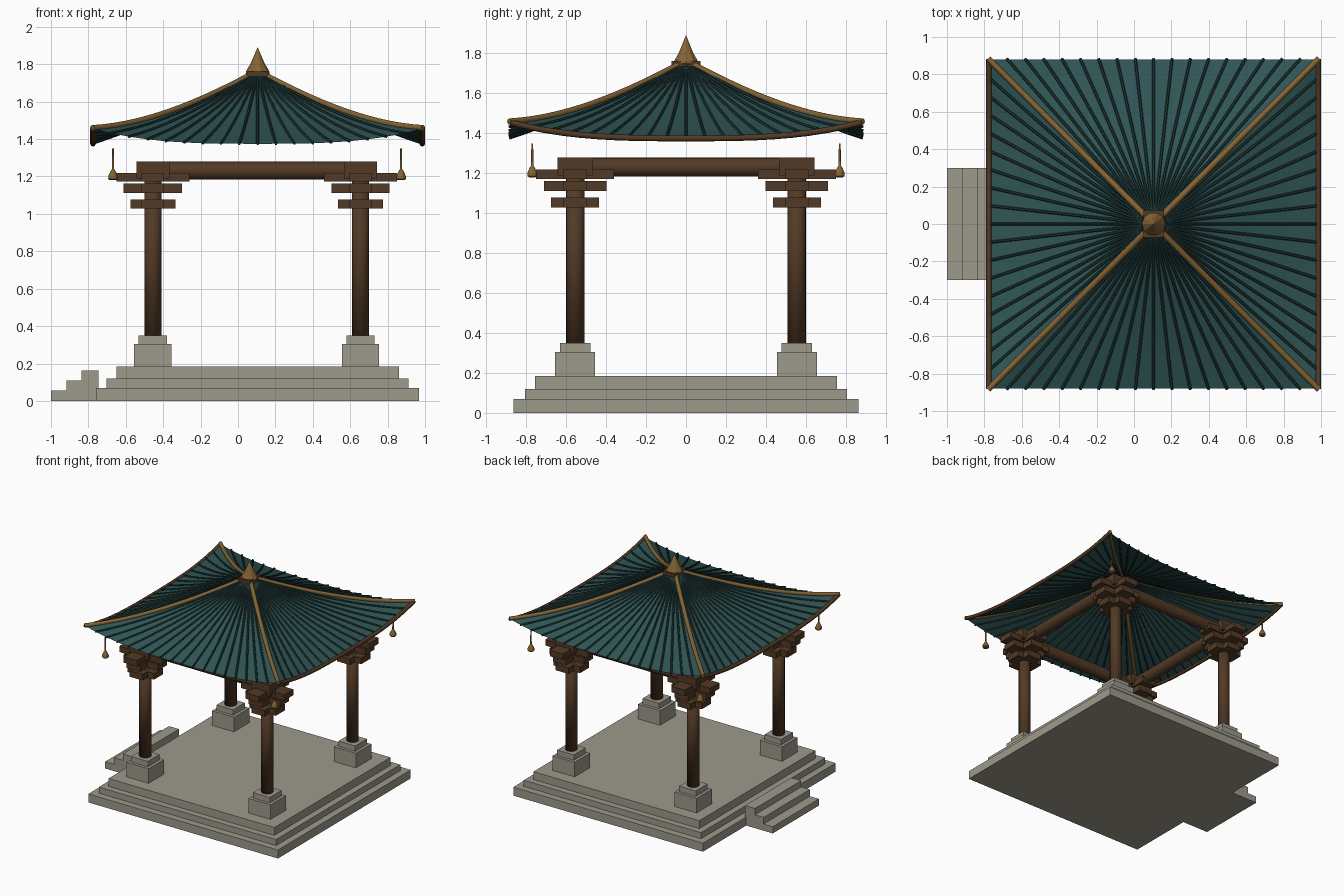
import bpy, bmesh, math
from mathutils import Vector, Matrix

if "Cube" in bpy.data.objects:
    bpy.data.objects.remove(bpy.data.objects["Cube"])

CX = 0.105          # pavilion centre in x (the steps stick out on the left)
R = 0.88            # roof half width
COL = 0.555         # column offset from the centre


def mat(name, c):
    m = bpy.data.materials.new(name)
    m.diffuse_color = (*c, 1)
    m.use_nodes = True
    m.node_tree.nodes["Principled BSDF"].inputs["Base Color"].default_value = m.diffuse_color
    return m


STONE = mat("stone", (0.34, 0.32, 0.26))
WOOD = mat("dark_wood", (0.085, 0.042, 0.019))
TEAL = mat("teal_roof", (0.030, 0.092, 0.092))
RIB = mat("dark_teal_ribs", (0.013, 0.038, 0.038))
GOLD = mat("bronze", (0.23, 0.125, 0.034))


def finish(bm, name, m, smooth=None):
    me = bpy.data.meshes.new(name)
    bm.to_mesh(me)
    bm.free()
    me.materials.append(m)
    ob = bpy.data.objects.new(name, me)
    bpy.context.collection.objects.link(ob)
    if smooth is not None:
        bpy.ops.object.select_all(action='DESELECT')
        ob.select_set(True)
        bpy.context.view_layer.objects.active = ob
        bpy.ops.object.shade_smooth_by_angle(angle=math.radians(smooth))
    return ob


def add_box(bm, x0, x1, y0, y1, z0, z1):
    c = Vector(((x0 + x1) / 2, (y0 + y1) / 2, (z0 + z1) / 2))
    s = Matrix.Diagonal((x1 - x0, y1 - y0, z1 - z0, 1))
    bmesh.ops.create_cube(bm, size=1, matrix=Matrix.Translation(c) @ s)


def block(bm, cx, cy, hx, hy, z0, z1):
    add_box(bm, cx - hx, cx + hx, cy - hy, cy + hy, z0, z1)


def add_tube(bm, path, r, sides=8):
    rings = []
    for i, p in enumerate(path):
        d = (path[min(i + 1, len(path) - 1)] - path[max(i - 1, 0)]).normalized()
        ref = Vector((0, 0, 1)) if abs(d.z) < 0.95 else Vector((1, 0, 0))
        u = d.cross(ref).normalized()
        v = u.cross(d)
        rings.append([bm.verts.new(p + r * (math.cos(a) * u + math.sin(a) * v))
                      for a in (2 * math.pi * j / sides for j in range(sides))])
    for a, b in zip(rings, rings[1:]):
        for j in range(sides):
            k = (j + 1) % sides
            bm.faces.new((a[j], a[k], b[k], b[j]))
    bm.faces.new(rings[0])
    bm.faces.new(rings[-1])
    bmesh.ops.recalc_face_normals(bm, faces=bm.faces)


def add_lathe(bm, cx, cy, profile, sides):
    # profile of (radius, z) pairs, closed at both ends
    rings = [[bm.verts.new((cx + r * math.cos(2 * math.pi * j / sides),
                            cy + r * math.sin(2 * math.pi * j / sides), z))
              for j in range(sides)] for r, z in profile]
    for a, b in zip(rings, rings[1:]):
        for j in range(sides):
            k = (j + 1) % sides
            bm.faces.new((a[j], a[k], b[k], b[j]))
    bm.faces.new(rings[0][::-1])
    bm.faces.new(rings[-1])


CORNERS = [(sx, sy) for sx in (-1, 1) for sy in (-1, 1)]

# stepped stone platform
bm = bmesh.new()
for h, z0, z1 in ((0.863, 0, 0.07), (0.807, 0.07, 0.12), (0.755, 0.12, 0.185)):
    block(bm, CX, 0, h, h, z0, z1)
finish(bm, "platform", STONE)

# entrance steps on the left side
bm = bmesh.new()
for x0, x1, z in ((-1.0, -0.917, 0.055), (-0.917, -0.838, 0.11), (-0.838, -0.747, 0.162)):
    add_box(bm, x0, x1, -0.3, 0.3, 0, z)
finish(bm, "entrance_steps", STONE)

# column bases, columns and crossed brackets
for i, (sx, sy) in enumerate(CORNERS):
    x, y = CX - 0.005 + sx * COL, sy * COL
    bm = bmesh.new()
    block(bm, x, y, 0.1, 0.1, 0.185, 0.305)
    block(bm, x, y, 0.076, 0.076, 0.305, 0.35)
    finish(bm, f"column_base_{i}", STONE)

    bm = bmesh.new()
    add_lathe(bm, x, y, [(0.046, 0.35), (0.046, 1.2)], 16)
    finish(bm, f"column_{i}", WOOD, 180)

    bm = bmesh.new()
    for half, z0, z1 in ((0.12, 1.028, 1.078), (0.156, 1.112, 1.162), (0.195, 1.172, 1.22)):
        block(bm, x, y, half, 0.06, z0, z1)
        block(bm, x, y, 0.06, half, z0, z1)
    block(bm, x, y, 0.088, 0.088, 1.19, 1.28)
    finish(bm, f"bracket_{i}", WOOD)

# round tie beams between the columns
bm = bmesh.new()
for s in (-1, 1):
    add_tube(bm, [Vector((CX - 0.6, s * COL, 1.231)), Vector((CX + 0.6, s * COL, 1.231))], 0.048, 16)
    add_tube(bm, [Vector((CX + s * COL, -0.6, 1.231)), Vector((CX + s * COL, 0.6, 1.231))], 0.048, 16)
finish(bm, "tie_beams", WOOD, 40)


def roof_point(k, s, t, lift=0.0):
    # side k, s across the side (-1..1), t from apex (0) to eave (1)
    z = 1.76 - 0.385 * t - 0.09 * t * (1 - t) + 0.08 * abs(s) ** 3 * t ** 3
    p = Vector((s * t * R, -t * R, z + lift))
    return Matrix.Rotation(k * math.pi / 2, 3, 'Z') @ p + Vector((CX, 0, 0))


# curved roof skin
bm = bmesh.new()
NS, NT = 24, 14
for k in range(4):
    g = [[bm.verts.new(roof_point(k, -1 + 2 * i / NS, 0.02 + 0.98 * j / NT))
          for i in range(NS + 1)] for j in range(NT + 1)]
    for j in range(NT):
        for i in range(NS):
            bm.faces.new((g[j][i], g[j + 1][i], g[j + 1][i + 1], g[j][i + 1]))
bmesh.ops.remove_doubles(bm, verts=bm.verts, dist=0.0005)
finish(bm, "roof_skin", TEAL, 30)

# radial tile ribs
bm = bmesh.new()
for k in range(4):
    for n in range(-8, 9):
        add_tube(bm, [roof_point(k, n / 9, 0.07 + 0.935 * j / 10, 0.002) for j in range(11)], 0.008, 6)
finish(bm, "roof_ribs", RIB, 50)

# hip ridges
bm = bmesh.new()
for k in range(4):
    add_tube(bm, [roof_point(k, 1, 0.05 + 0.955 * j / 14, 0.004) for j in range(15)], 0.016, 8)
finish(bm, "hip_ridges", GOLD, 50)

# eave rails on the left and right sides
bm = bmesh.new()
for k in (1, 3):
    add_tube(bm, [roof_point(k, -1 + 2 * j / 20, 1.0) for j in range(21)], 0.015, 8)
finish(bm, "eave_rails", WOOD, 50)

# finial on a small ridge block
bm = bmesh.new()
block(bm, CX, 0, 0.055, 0.072, 1.735, 1.762)
finish(bm, "finial_block", WOOD)
bm = bmesh.new()
add_lathe(bm, CX, 0, [(0.05, 1.735), (0.064, 1.75), (0.062, 1.763), (0.038, 1.803), (0.001, 1.89)], 10)
finish(bm, "finial", GOLD, 20)

# hanging corner bells
bm = bmesh.new()
for sx, sy in CORNERS:
    x, y = CX - 0.003 + sx * 0.77, sy * 0.77
    add_lathe(bm, x, y, [(0.018, 1.18), (0.026, 1.187), (0.025, 1.203), (0.015, 1.225),
                         (0.006, 1.24), (0.005, 1.35)], 10)
finish(bm, "corner_bells", GOLD, 40)
